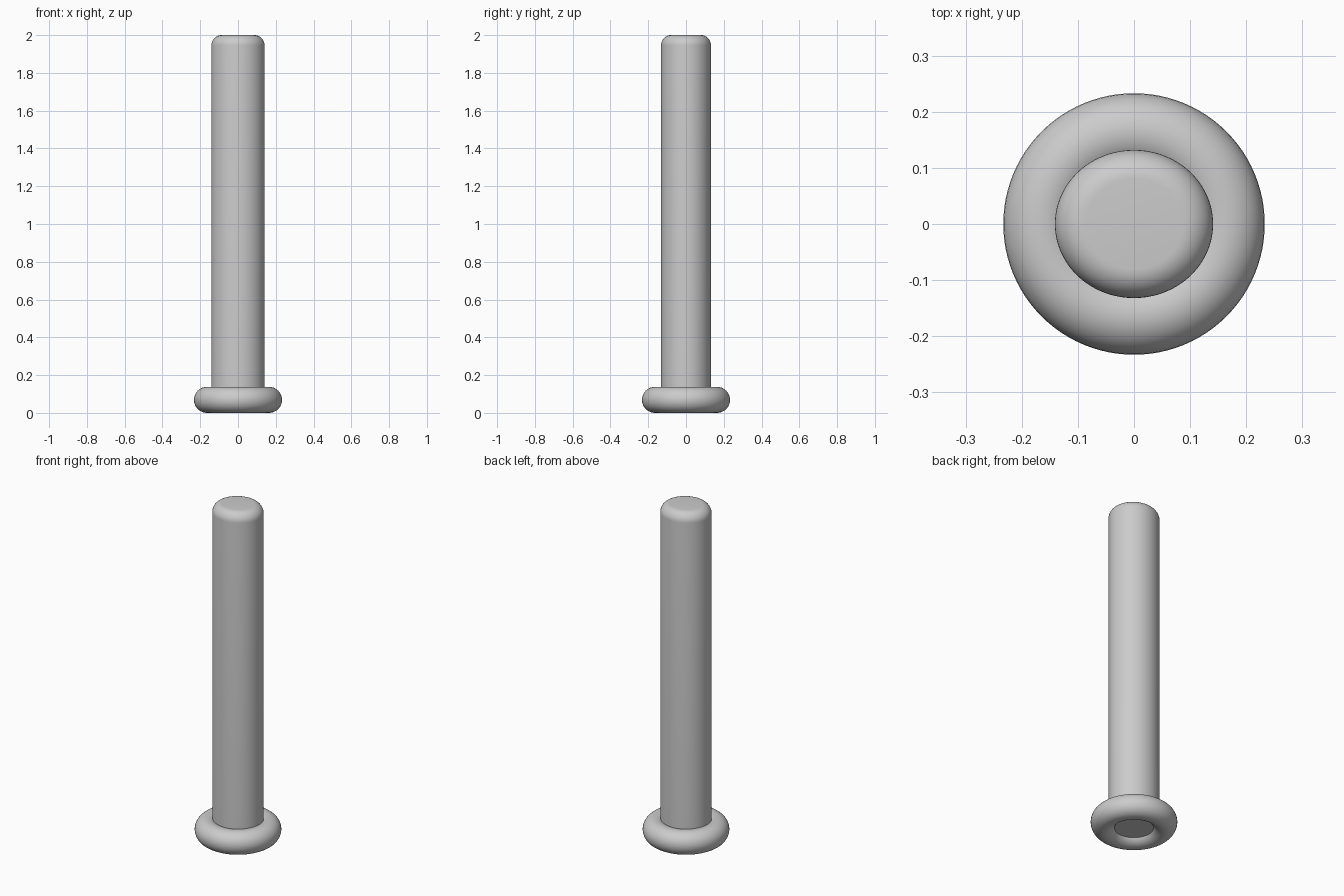
import bpy, bmesh, math

if "Cube" in bpy.data.objects:
    bpy.data.objects.remove(bpy.data.objects["Cube"])

def lathe(name, profile, steps=96, y_scale=1.0):
    """Revolve an (r, z) profile about z; ends on the axis are capped flat."""
    bm = bmesh.new()
    rings = []
    for r, z in profile:
        rings.append([bm.verts.new((r * math.cos(2 * math.pi * i / steps),
                                    r * y_scale * math.sin(2 * math.pi * i / steps), z))
                      for i in range(steps)])
    for a, b in zip(rings, rings[1:]):
        for i in range(steps):
            j = (i + 1) % steps
            bm.faces.new((a[i], a[j], b[j], b[i]))
    bm.faces.new(rings[0][::-1])
    bm.faces.new(rings[-1])
    mesh = bpy.data.meshes.new(name)
    bm.to_mesh(mesh)
    bm.free()
    obj = bpy.data.objects.new(name, mesh)
    bpy.context.collection.objects.link(obj)
    bpy.context.view_layer.objects.active = obj
    obj.select_set(True)
    bpy.ops.object.shade_smooth_by_angle(angle=math.radians(35))
    obj.select_set(False)
    return obj

# Slightly oval shaft: flat lower end inside the ring, rounded upper rim
R, BEVEL, TOP, BOTTOM = 0.141, 0.055, 2.0, 0.033
profile = [(R, BOTTOM)]
for k in range(11):
    t = math.pi / 2 * k / 10
    profile.append((R - BEVEL + BEVEL * math.cos(t), TOP - BEVEL + BEVEL * math.sin(t)))
lathe("shaft", profile, y_scale=0.132 / R)

# Ring foot
bpy.ops.mesh.primitive_torus_add(major_radius=0.164, minor_radius=0.069,
                                 major_segments=96, minor_segments=32,
                                 location=(0, 0, 0.069))
ring = bpy.context.object
ring.name = "base_ring"
bpy.ops.object.shade_smooth()
